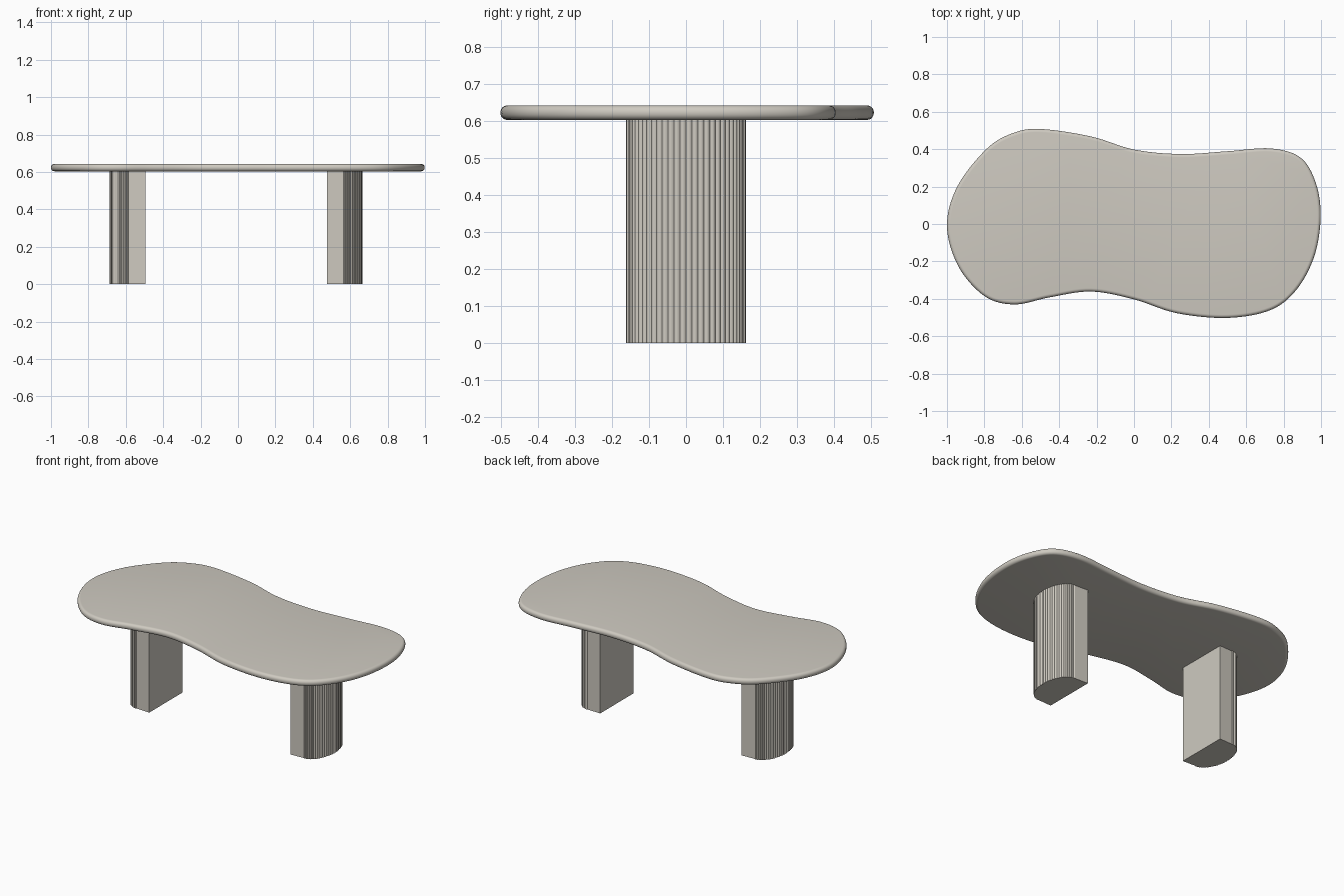
import bpy, bmesh, math
from mathutils import Vector

if "Cube" in bpy.data.objects:
    bpy.data.objects.remove(bpy.data.objects["Cube"])

stone = bpy.data.materials.new("warm grey stone")
stone.diffuse_color = (0.62, 0.59, 0.53, 1)
stone.use_nodes = True
stone.node_tree.nodes["Principled BSDF"].inputs["Base Color"].default_value = stone.diffuse_color


def finish(name, bm):
    bmesh.ops.recalc_face_normals(bm, faces=bm.faces)
    mesh = bpy.data.meshes.new(name)
    bm.to_mesh(mesh)
    bm.free()
    obj = bpy.data.objects.new(name, mesh)
    obj.data.materials.append(stone)
    bpy.context.collection.objects.link(obj)
    bpy.ops.object.select_all(action='DESELECT')
    obj.select_set(True)
    bpy.context.view_layer.objects.active = obj
    bpy.ops.object.shade_smooth_by_angle(angle=math.radians(30))
    return obj


def loft(bm, rings):
    """Skin a stack of closed rings and cap both ends."""
    loops = [[bm.verts.new(p) for p in ring] for ring in rings]
    n = len(loops[0])
    for a, b in zip(loops, loops[1:]):
        for i in range(n):
            j = (i + 1) % n
            bm.faces.new((a[i], a[j], b[j], b[i]))
    bm.faces.new(loops[0][::-1])
    bm.faces.new(loops[-1])


def closed_spline(pts, steps):
    """Catmull-Rom curve through the control points."""
    out, n = [], len(pts)
    for i in range(n):
        a, b, c, d = (Vector(pts[(i + k) % n]) for k in (-1, 0, 1, 2))
        for s in range(steps):
            t = s / steps
            out.append(0.5 * (2 * b + (c - a) * t + (2 * a - 5 * b + 4 * c - d) * t**2
                              + (3 * b - a - 3 * c + d) * t**3))
    return out


# Table top: freeform outline, clockwise from the left end, with rounded rim
outline = closed_spline([
    (-1.0, -0.01), (-0.945, 0.2), (-0.79, 0.4), (-0.65, 0.485), (-0.5, 0.508),
    (-0.23, 0.468), (0, 0.398), (0.25, 0.374), (0.5, 0.389), (0.73, 0.404),
    (0.89, 0.355), (0.972, 0.22), (0.998, 0.04), (0.965, -0.17), (0.87, -0.35),
    (0.73, -0.46), (0.5, -0.502), (0.23, -0.477), (0, -0.403), (-0.23, -0.361),
    (-0.45, -0.392), (-0.64, -0.43), (-0.8, -0.385), (-0.94, -0.225)], 8)
n = len(outline)
inward = []
for i in range(n):
    t = (outline[(i + 1) % n] - outline[i - 1]).normalized()
    inward.append(Vector((t.y, -t.x)))
Z0, Z1, R = 0.604, 0.643, 0.018
profile = [(R - R * math.sin(a), Z0 + R - R * math.cos(a))
           for a in (math.radians(15 * k) for k in range(7))]
profile += [(d, Z0 + Z1 - z) for d, z in reversed(profile)]
bm = bmesh.new()
loft(bm, [[(*(p + d * v), z) for p, v in zip(outline, inward)] for d, z in profile])
finish("table_top", bm)


# Legs: flat inner face, short straight sides, fluted rounded outer face
FLUTES, SUB = 30, 6
for name, side in (("left_leg", -1), ("right_leg", 1)):
    section = [(0.0, -0.163)]
    for i in range(FLUTES * SUB + 1):
        u = i / (FLUTES * SUB)
        a = math.pi * (u - 0.5)
        groove = 0.004 * (1 - abs(math.sin(math.pi * u * FLUTES)))
        section.append((0.09 + (0.102 - groove) * math.cos(a), (0.163 - groove) * math.sin(a)))
    section.append((0.0, 0.163))
    bm = bmesh.new()
    offset = 0.495 if side < 0 else 0.475
    loft(bm, [[(side * (offset + x), y, z) for x, y in section] for z in (0, Z0 + 0.001)])
    finish(name, bm)
